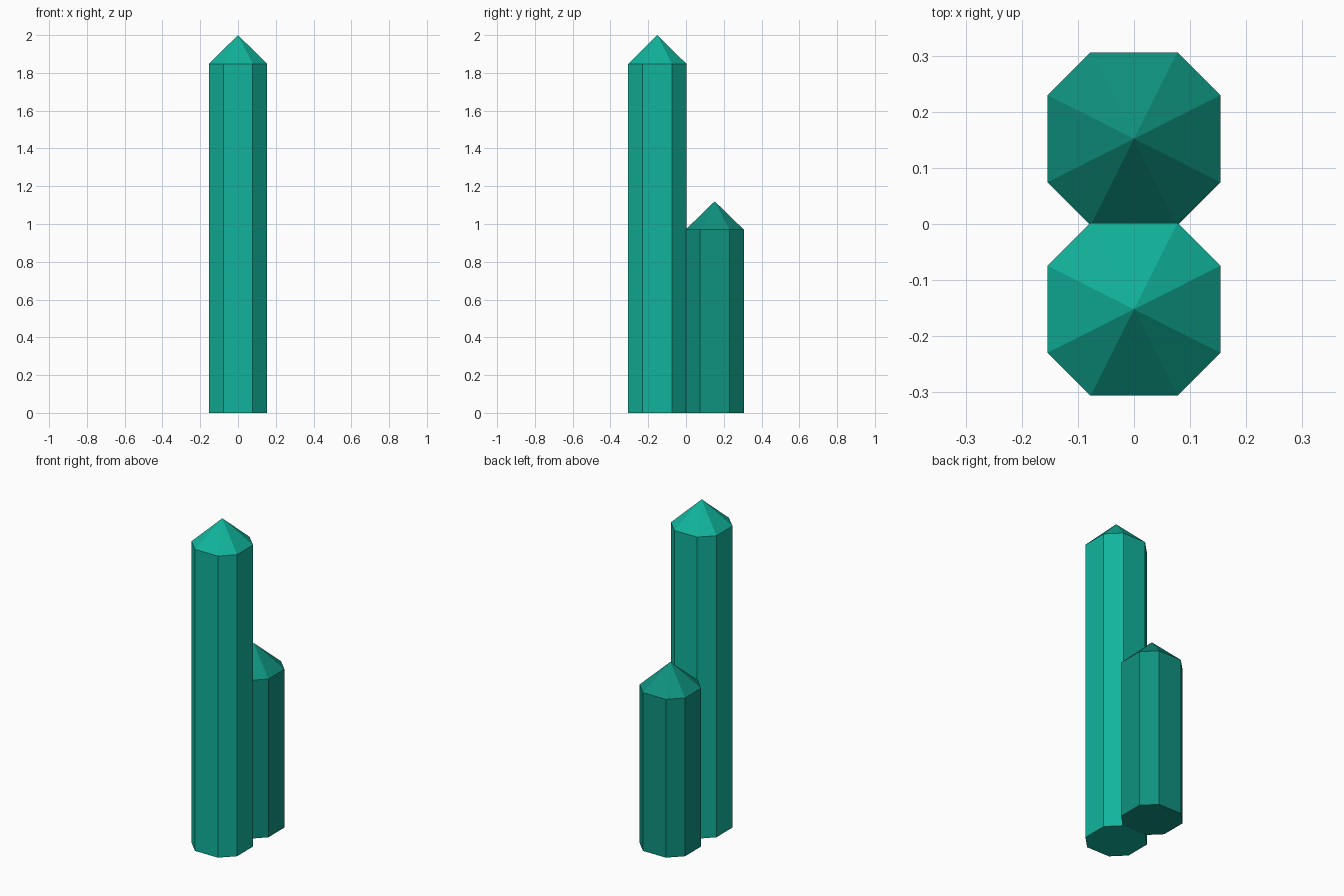
import bpy
import bmesh

cube = bpy.data.objects.get("Cube")
if cube:
    bpy.data.objects.remove(cube, do_unlink=True)


def make_material(name, color):
    mat = bpy.data.materials.new(name)
    mat.use_nodes = True
    mat.diffuse_color = color
    bsdf = next(n for n in mat.node_tree.nodes if n.type == 'BSDF_PRINCIPLED')
    bsdf.inputs["Base Color"].default_value = color
    return mat


# Octagon outline: half width and half length of the straight sides
HALF, FLAT = 0.154, 0.0775
OUTLINE = [(HALF, -FLAT), (HALF, FLAT), (FLAT, HALF), (-FLAT, HALF),
           (-HALF, FLAT), (-HALF, -FLAT), (-FLAT, -HALF), (FLAT, -HALF)]


def pointed_pillar(name, y, shoulder, tip, mat):
    bm = bmesh.new()
    base = bm.faces.new([bm.verts.new((px, py, 0)) for px, py in OUTLINE])
    # Extrude the shaft, then fan the top face to a point
    result = bmesh.ops.extrude_face_region(bm, geom=[base], use_keep_orig=True)
    top_verts = [g for g in result["geom"] if isinstance(g, bmesh.types.BMVert)]
    top_face = next(g for g in result["geom"] if isinstance(g, bmesh.types.BMFace))
    bmesh.ops.translate(bm, verts=top_verts, vec=(0, 0, shoulder))
    apex = bmesh.ops.poke(bm, faces=[top_face])["verts"][0]
    apex.co.z = tip
    bmesh.ops.recalc_face_normals(bm, faces=bm.faces)
    mesh = bpy.data.meshes.new(name)
    bm.to_mesh(mesh)
    bm.free()
    mesh.materials.append(mat)
    obj = bpy.data.objects.new(name, mesh)
    obj.location.y = y
    bpy.context.collection.objects.link(obj)
    return obj


bright_teal = make_material("bright teal", (0.0056, 0.456, 0.332, 1))
deep_teal = make_material("deep teal", (0.0048, 0.287, 0.212, 1))

# Tall crystal in front, short crystal behind
pointed_pillar("tall_crystal", -0.152, 1.848, 2.0, bright_teal)
pointed_pillar("short_crystal", 0.152, 0.97, 1.12, deep_teal)
